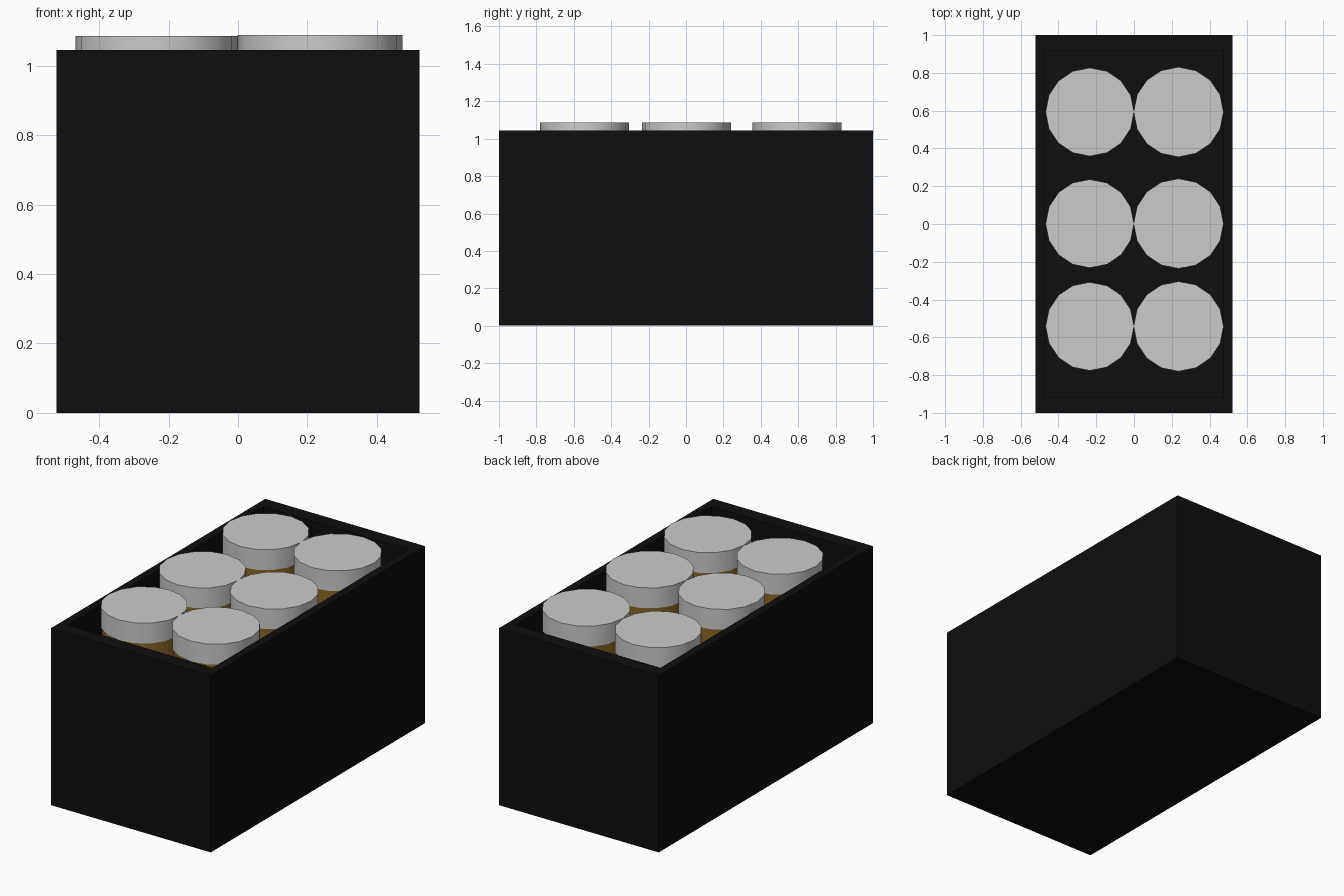
import bpy, bmesh, math

if "Cube" in bpy.data.objects:
    bpy.data.objects.remove(bpy.data.objects["Cube"])


def material(name, rgb):
    m = bpy.data.materials.new(name)
    m.diffuse_color = (*rgb, 1)
    m.use_nodes = True
    m.node_tree.nodes["Principled BSDF"].inputs["Base Color"].default_value = m.diffuse_color
    return m


black = material("black_card", (0.0045, 0.0045, 0.0045))
amber = material("amber", (0.24, 0.13, 0.018))


def cylinder(name, x, y, r, z0, z1, mat=None):
    bpy.ops.mesh.primitive_cylinder_add(vertices=16, radius=r, depth=z1 - z0,
                                        location=(x, y, (z0 + z1) / 2))
    ob = bpy.context.object
    ob.name = name
    bpy.ops.object.shade_smooth_by_angle(angle=math.radians(30))
    if mat:
        ob.data.materials.append(mat)
    return ob


# Open crate: a block whose top face is inset and pushed down to the floor
W, L, H = 1.044, 2.0, 1.045
SIDE_WALL, END_WALL, FLOOR = 0.048, 0.085, 0.05
bm = bmesh.new()
bmesh.ops.create_cube(bm, size=1)
for v in bm.verts:
    v.co = (v.co.x * W, v.co.y * L, (v.co.z + 0.5) * H)
top = max(bm.faces, key=lambda f: f.calc_center_median().z)
bmesh.ops.inset_region(bm, faces=[top], thickness=0.02)
for v in top.verts:
    v.co.x = math.copysign(W / 2 - SIDE_WALL, v.co.x)
    v.co.y = math.copysign(L / 2 - END_WALL, v.co.y)
res = bmesh.ops.extrude_face_region(bm, geom=[top])
for v in [g for g in res["geom"] if isinstance(g, bmesh.types.BMVert)]:
    v.co.z = FLOOR
if top.is_valid:
    bmesh.ops.delete(bm, geom=[top], context="FACES_ONLY")
bmesh.ops.recalc_face_normals(bm, faces=bm.faces[:])
mesh = bpy.data.meshes.new("crate")
bm.to_mesh(mesh)
bm.free()
mesh.materials.append(black)
bpy.context.collection.objects.link(bpy.data.objects.new("crate", mesh))

# Two columns of jars with lids, the right column very slightly larger
for side, x, r, z_top in (("left", -0.234, 0.234, 1.085), ("right", 0.236, 0.238, 1.088)):
    for row, y in (("front", -0.542), ("middle", 0.002), ("back", 0.593)):
        cylinder(f"jar_{side}_{row}", x, y, r - 0.006, FLOOR, z_top - 0.115, amber)
        cylinder(f"lid_{side}_{row}", x, y, r, z_top - 0.12, z_top)
